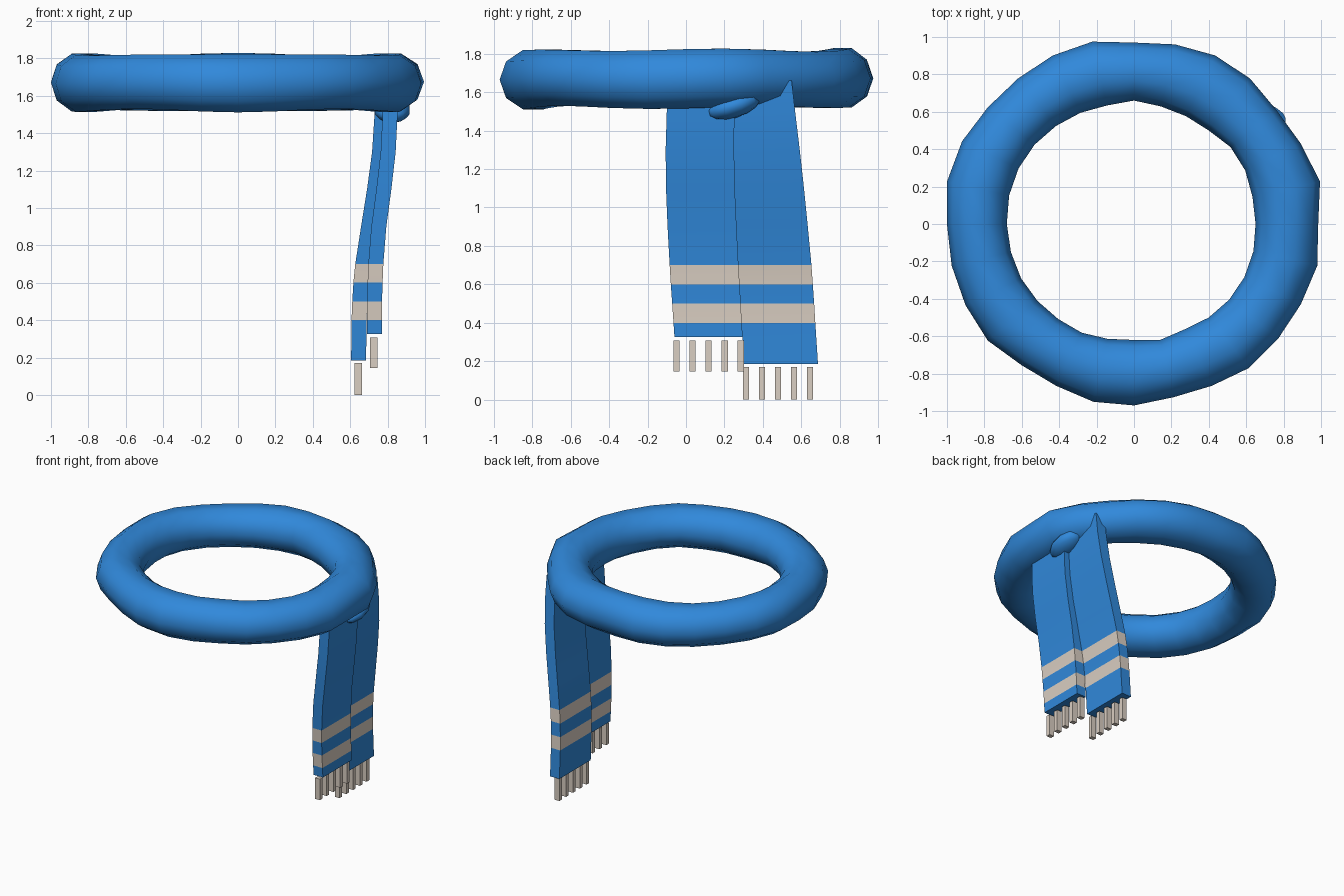
import bpy, bmesh, math
from mathutils import Matrix

if "Cube" in bpy.data.objects:
    bpy.data.objects.remove(bpy.data.objects["Cube"])


def material(name, color):
    m = bpy.data.materials.new(name)
    m.diffuse_color = (*color, 1)
    m.use_nodes = True
    m.node_tree.nodes["Principled BSDF"].inputs["Base Color"].default_value = m.diffuse_color
    return m


BLUE = material("blue_wool", (0.03, 0.25, 0.71))
CREAM = material("cream_wool", (0.70, 0.62, 0.54))


def finish(bm, name, mats, smooth=None):
    bmesh.ops.recalc_face_normals(bm, faces=bm.faces)
    me = bpy.data.meshes.new(name)
    bm.to_mesh(me)
    bm.free()
    ob = bpy.data.objects.new(name, me)
    bpy.context.collection.objects.link(ob)
    for m in mats:
        me.materials.append(m)
    if smooth:
        bpy.ops.object.select_all(action='DESELECT')
        ob.select_set(True)
        bpy.context.view_layer.objects.active = ob
        bpy.ops.object.shade_smooth_by_angle(angle=math.radians(smooth))
    return ob


# Neck loop: slightly uneven ring, outer and inner radius per segment
OUTER = [.985, 1.02, .99, .975, .995, 1.0, .985, .97, 1.0, 1.0, .995, 1.0, 1.02, 1.025,
         1.0, 1.0, 1.0, 1.0, .965, .96, .975, .97, .95, .96, .985, .985, .99, 1.005]
INNER = [.65, .65, .66, .66, .64, .64, .645, .66, .65, .66, .67, .68, .685, .685,
         .68, .675, .67, .66, .65, .645, .63, .62, .635, .625, .64, .65, .655, .655]
SIDES = 10
bm = bmesh.new()
rings = []
for i, (ro, ri) in enumerate(zip(OUTER, INNER)):
    a = 2 * math.pi * i / len(OUTER)
    mid, rad = (ro + ri) / 2, (ro - ri) / 2
    zc = 1.67 + 0.005 * math.sin(5 * a)
    rz = 0.157 + 0.005 * math.cos(4 * a)
    ring = []
    for j in range(SIDES):
        t = 2 * math.pi * j / SIDES
        r = mid + rad * math.cos(t)
        ring.append(bm.verts.new((r * math.cos(a), r * math.sin(a), zc + rz * math.sin(t))))
    rings.append(ring)
for i, ring in enumerate(rings):
    nxt = rings[(i + 1) % len(rings)]
    for j in range(SIDES):
        k = (j + 1) % SIDES
        bm.faces.new((ring[j], nxt[j], nxt[k], ring[k]))
finish(bm, "neck_loop", [BLUE], 60)

# Knot under the loop
bm = bmesh.new()
bmesh.ops.create_uvsphere(bm, u_segments=10, v_segments=7, radius=1)
bm.transform(Matrix.Translation((.825, .245, 1.527))
             @ Matrix.Rotation(math.radians(17), 4, 'X')
             @ Matrix.Diagonal((.10, .145, .062, 1)))
finish(bm, "knot", [BLUE], 60)


# Hanging tails: rows of (z, left x, front y, back y), striped by height
def tail(name, rows, thick=0.08):
    bm = bmesh.new()
    loops = [[bm.verts.new(p) for p in ((x, y0, z), (x + thick, y0, z),
                                        (x + thick, y1, z), (x, y1, z))]
             for z, x, y0, y1 in rows]
    for a, b in zip(loops, loops[1:]):
        for j in range(4):
            k = (j + 1) % 4
            bm.faces.new((a[j], a[k], b[k], b[j]))
    bm.faces.new(loops[0])
    bm.faces.new(loops[-1])
    for f in bm.faces:
        z = f.calc_center_median().z
        f.material_index = int(.41 < z < .49 or .61 < z < .69)
    finish(bm, name, [BLUE, CREAM], 30)


tail("front_tail", [
    (.325, .690, -.060, .295), (.40, .690, -.065, .290), (.50, .690, -.072, .285),
    (.60, .693, -.079, .279), (.70, .697, -.085, .273), (.90, .713, -.096, .263),
    (1.1, .740, -.104, .254), (1.3, .763, -.106, .250), (1.5, .773, -.100, .252),
    (1.64, .773, -.095, .255)])
tail("back_tail", [
    (.185, .605, .303, .687), (.40, .607, .290, .673), (.50, .611, .284, .667),
    (.60, .617, .278, .660), (.70, .627, .270, .653), (.90, .658, .254, .634),
    (1.1, .690, .238, .614), (1.3, .717, .222, .592), (1.5, .730, .205, .568),
    (1.66, .730, .195, .550)])


# Fringe strands below each tail
def fringe(name, x, y_first, z0, z1):
    bm = bmesh.new()
    for i in range(5):
        y = y_first + i * 0.0835
        bmesh.ops.create_cube(bm, size=1, matrix=Matrix.Translation((x, y, (z0 + z1) / 2))
                              @ Matrix.Diagonal((.04, .032, z1 - z0, 1)))
    finish(bm, name, [CREAM])


fringe("front_fringe", .727, -.049, .145, .308)
fringe("back_fringe", .643, .312, 0, .17)
